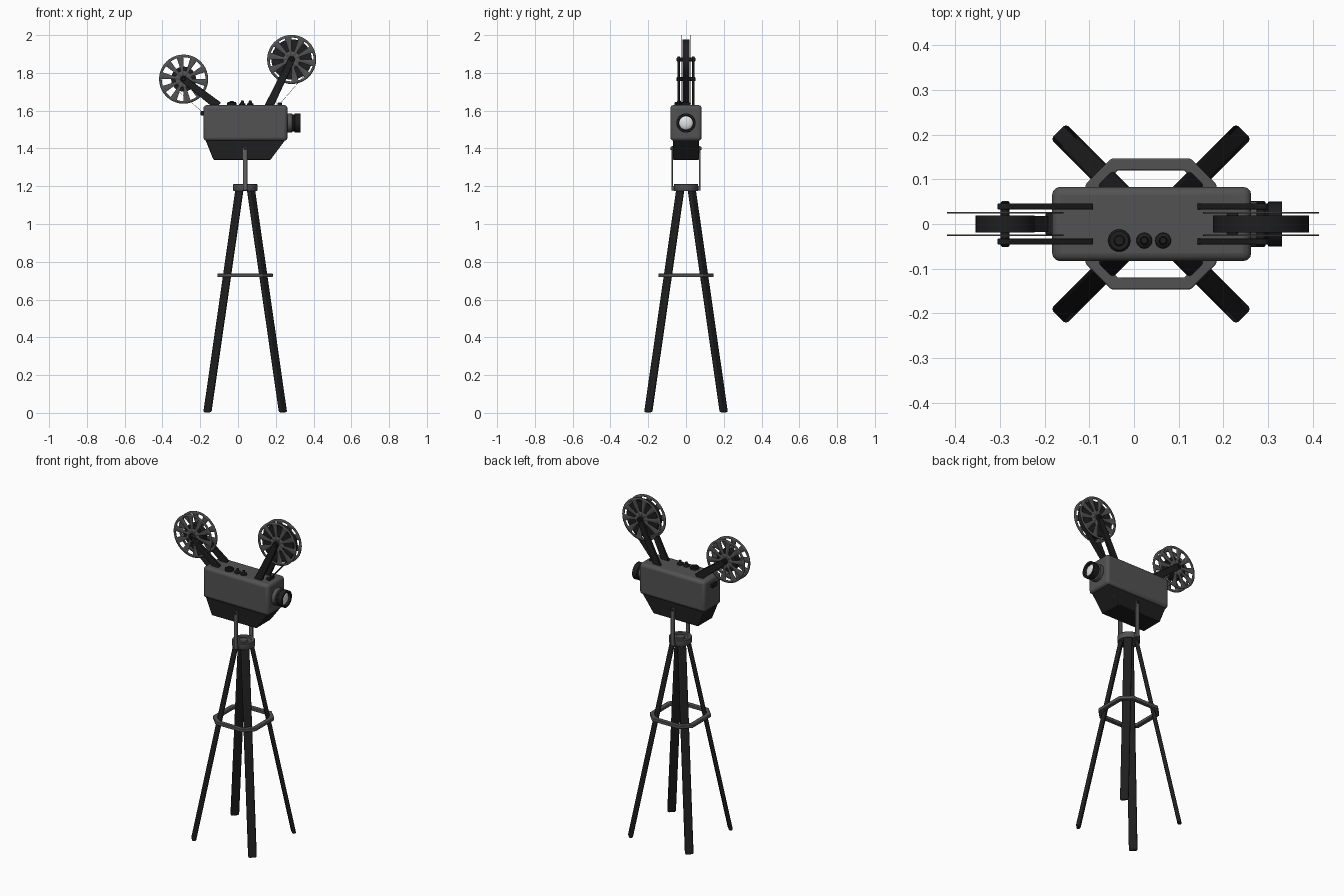
import bpy, bmesh, math
from mathutils import Vector, Matrix

if "Cube" in bpy.data.objects:
    bpy.data.objects.remove(bpy.data.objects["Cube"])


def mat(name, v):
    m = bpy.data.materials.new(name)
    m.diffuse_color = (v[0], v[1], v[2], 1)
    m.use_nodes = True
    m.node_tree.nodes["Principled BSDF"].inputs["Base Color"].default_value = m.diffuse_color
    return m


GRAY = mat("metal_gray", (0.085, 0.085, 0.085))
BLACK = mat("matte_black", (0.013, 0.013, 0.013))
STEEL = mat("steel_gray", (0.12, 0.12, 0.12))
GLASS = mat("lens_glass", (0.75, 0.77, 0.78))


def finish(name, bm, m, bevel=0.0, seg=2):
    bmesh.ops.remove_doubles(bm, verts=bm.verts, dist=1e-6)
    bmesh.ops.recalc_face_normals(bm, faces=bm.faces)
    me = bpy.data.meshes.new(name)
    bm.to_mesh(me)
    bm.free()
    ob = bpy.data.objects.new(name, me)
    bpy.context.collection.objects.link(ob)
    me.materials.append(m)
    if bevel:
        b = ob.modifiers.new("bevel", 'BEVEL')
        b.width, b.segments, b.limit_method = bevel, seg, 'ANGLE'
    bpy.ops.object.select_all(action='DESELECT')
    ob.select_set(True)
    bpy.context.view_layer.objects.active = ob
    bpy.ops.object.shade_smooth_by_angle(angle=math.radians(35))
    return ob


def box(name, lo, hi, m, bevel=0.0, seg=2):
    lo, hi = Vector(lo), Vector(hi)
    bm = bmesh.new()
    bmesh.ops.create_cube(bm, size=1)
    for v in bm.verts:
        v.co = (lo + hi) / 2 + Vector([v.co[i] * (hi - lo)[i] for i in range(3)])
    return finish(name, bm, m, bevel, seg)


def prism(name, pts, y0, y1, m, bevel=0.0):
    """Extrude an x-z outline along y."""
    bm = bmesh.new()
    f = bm.faces.new([bm.verts.new((x, y0, z)) for x, z in pts])
    r = bmesh.ops.extrude_face_region(bm, geom=[f])
    bmesh.ops.translate(bm, verts=[v for v in r["geom"] if isinstance(v, bmesh.types.BMVert)],
                        vec=(0, y1 - y0, 0))
    return finish(name, bm, m, bevel)


def lathe(name, prof, origin, axis, m, n=32):
    """Spin (radius, height) points around an axis through origin."""
    bm = bmesh.new()
    vs = [bm.verts.new((r, 0, h)) for r, h in prof]
    es = [bm.edges.new(p) for p in zip(vs, vs[1:])]
    bmesh.ops.spin(bm, geom=vs + es, cent=(0, 0, 0), axis=(0, 0, 1), angle=2 * math.pi,
                   steps=n, use_merge=True)
    bmesh.ops.remove_doubles(bm, verts=bm.verts, dist=1e-5)
    rot = Vector((0, 0, 1)).rotation_difference(Vector(axis)).to_matrix().to_4x4()
    bm.transform(Matrix.Translation(origin) @ rot)
    return finish(name, bm, m)


CX = 0.038  # tripod axis

# Camera housing
box("housing", (-0.183, -0.083, 1.44), (0.262, 0.083, 1.63), GRAY, 0.018, 3)
prism("lower_housing", [(-0.172, 1.445), (0.25, 1.445), (0.172, 1.34), (-0.13, 1.34)],
      -0.07, 0.07, BLACK, 0.004)

# Side panels: tapered plates with a recessed centre
for s, side in ((-1, "front"), (1, "back")):
    bm = bmesh.new()
    f = bm.faces.new([bm.verts.new((x, s * 0.08, z)) for x, z in
                      ((-0.148, 1.473), (0.225, 1.473), (0.225, 1.603), (-0.148, 1.603))])
    f.normal_update()
    if f.normal.y * s < 0:
        f.normal_flip()
    bmesh.ops.inset_region(bm, faces=[f], thickness=0.001, depth=0.012)
    bmesh.ops.inset_region(bm, faces=[f], thickness=0.01, depth=0.006)
    bmesh.ops.inset_region(bm, faces=[f], thickness=0.005, depth=-0.005)
    finish(side + "_panel", bm, BLACK)

# Lens
L = (0.255, 0, 1.535)
lathe("lens_mount", [(0, 0), (0.051, 0), (0.051, 0.03), (0.045, 0.034), (0, 0.034)], L, (1, 0, 0), GRAY)
lathe("lens_barrel", [(0, 0.03), (0.045, 0.03), (0.045, 0.042), (0.05, 0.046), (0.05, 0.076),
                      (0.039, 0.076), (0.036, 0.058), (0, 0.058)], L, (1, 0, 0), BLACK)
lathe("lens_glass", [(0.037, 0.06), (0.03, 0.066), (0.016, 0.07), (0, 0.071)], L, (1, 0, 0), GLASS)

# Top knobs
lathe("large_knob", [(0, 0), (0.025, 0), (0.025, 0.012), (0.021, 0.017), (0.012, 0.017),
                     (0.01, 0.022), (0, 0.022)], (-0.033, -0.037, 1.628), (0, 0, 1), BLACK, 24)
for i, x in enumerate((0.023, 0.065)):
    lathe(f"small_knob_{i + 1}", [(0, 0), (0.018, 0), (0.017, 0.008), (0.009, 0.014),
                                  (0.007, 0.026), (0, 0.026)], (x, -0.037, 1.628), (0, 0, 1), BLACK, 20)

# Film slots
box("rear_film_slot", (-0.198, -0.024, 1.575), (-0.18, 0.024, 1.597), BLACK, 0.003)
box("top_film_slot", (0.208, -0.024, 1.625), (0.232, 0.024, 1.642), BLACK, 0.003)


def reel(name, c, film_r, foot, tangent, entry):
    x, z = c
    # Slotted side discs
    n, radii = 40, (0.004, 0.045, 0.116, 0.13)
    for s in (-1, 1):
        bm = bmesh.new()
        rings = [[bm.verts.new((x + r * math.cos(2 * math.pi * i / n), s * 0.025,
                                z + r * math.sin(2 * math.pi * i / n))) for i in range(n)]
                 for r in radii]
        for k in range(3):
            for i in range(n):
                if k == 1 and i % 4 < 2:
                    continue
                j = (i + 1) % n
                bm.faces.new((rings[k][i], rings[k][j], rings[k + 1][j], rings[k + 1][i]))
        ob = finish(f"{name}_disc_{'front' if s < 0 else 'back'}", bm, GRAY)
        sol = ob.modifiers.new("thickness", 'SOLIDIFY')
        sol.thickness, sol.offset = 0.004, 0
    # Film roll and axle
    lathe(name + "_film_roll", [(0, -0.019), (film_r, -0.019), (film_r, 0.019), (0, 0.019)],
          (x, 0, z), (0, 1, 0), BLACK, 40)
    lathe(name + "_axle", [(0, -0.051), (0.007, -0.051), (0.01, -0.048), (0.01, 0.048),
                           (0.007, 0.051), (0, 0.051)], (x, 0, z), (0, 1, 0), BLACK, 16)
    # Film strip running to the housing
    d = (Vector(entry) - Vector(tangent)).normalized() * 0.0008
    a, b = tangent, entry
    prism(name + "_film_strip", [(a[0] - d.y, a[1] + d.x), (b[0] - d.y, b[1] + d.x),
                                 (b[0] + d.y, b[1] - d.x), (a[0] + d.y, a[1] - d.x)],
          -0.018, 0.018, BLACK)
    # Tapered support arms with a rounded upper end
    u = (Vector(c) - Vector(foot)).normalized()
    p = Vector((-u.y, u.x))
    f = Vector(foot)
    pts = [f + p * 0.023, f - p * 0.023]
    for k in range(9):
        t = -math.pi / 2 + math.pi * k / 8
        pts.append(Vector(c) + u * 0.017 * math.cos(t) + p * 0.017 * math.sin(t))
    for s in (-1, 1):
        y0, y1 = sorted((s * 0.032, s * 0.046))
        prism(f"{name}_arm_{'front' if s < 0 else 'back'}", [tuple(q) for q in pts], y0, y1, BLACK, 0.002)


reel("rear_reel", (-0.288, 1.767), 0.066, (-0.105, 1.625), (-0.328, 1.714), (-0.183, 1.588))
reel("front_reel", (0.284, 1.871), 0.107, (0.16, 1.615), (0.366, 1.803), (0.22, 1.634))

# Yoke holding the housing
for s in (-1, 1):
    y0, y1 = sorted((s * 0.069, s * 0.078))
    end = [(CX + 0.012 * math.cos(math.pi * k / 8), 1.4 + 0.012 * math.sin(math.pi * k / 8))
           for k in range(9)]
    side = "front" if s < 0 else "back"
    prism("yoke_bar_" + side, end + [(CX - 0.012, 1.178), (CX + 0.012, 1.178)], y0, y1, STEEL, 0.002)
    lathe("yoke_bolt_" + side, [(0.008, 0), (0.008, 0.004), (0.005, 0.006), (0, 0.006)],
          (CX, s * 0.077, 1.4), (0, s, 0), BLACK, 16)
box("yoke_crossbar", (CX - 0.012, -0.078, 1.178), (CX + 0.012, 0.078, 1.2), STEEL, 0.002)

# Tripod head
lathe("tripod_hub", [(0, 1.175), (0.062, 1.175), (0.064, 1.178), (0.064, 1.209), (0.061, 1.212),
                     (0.044, 1.212), (0.042, 1.203), (0.026, 1.203), (0.024, 1.21), (0, 1.21)],
      (CX, 0, 0), (0, 0, 1), GRAY, 40)

# Four splayed legs: flat bars, wide side tangential
for sx in (-1, 1):
    for sy in (-1, 1):
        top = Vector((CX + sx * 0.03, sy * 0.03, 1.185))
        foot = Vector((CX + sx * 0.2, sy * 0.2, 0.003))
        wide = Vector((-sy, sx, 0)).normalized() * 0.024
        thin = Vector((sx, sy, 0)).normalized() * 0.0115
        bm = bmesh.new()
        rows = [[bm.verts.new(c + wide * a + thin * b) for a, b in ((1, 1), (-1, 1), (-1, -1), (1, -1))]
                for c in (foot, top)]
        bm.faces.new(rows[0])
        bm.faces.new(rows[1])
        for i in range(4):
            j = (i + 1) % 4
            bm.faces.new((rows[0][i], rows[0][j], rows[1][j], rows[1][i]))
        finish(f"leg_{'front' if sy < 0 else 'back'}_{'right' if sx > 0 else 'left'}", bm, BLACK, 0.008, 2)

# Brace ring: square frame with cut corners
bm = bmesh.new()


def octagon(h, c, z):
    pts = [(h, -h + c), (h, h - c), (h - c, h), (-h + c, h),
           (-h, h - c), (-h, -h + c), (-h + c, -h), (h - c, -h)]
    return [bm.verts.new((CX + x, y, z)) for x, y in pts]


loops = [octagon(h, c, z) for h, c, z in ((0.146, 0.057, 0.719), (0.146, 0.057, 0.738),
                                          (0.12, 0.046, 0.738), (0.12, 0.046, 0.719))]
for k in range(4):
    a, b = loops[k], loops[(k + 1) % 4]
    for i in range(8):
        j = (i + 1) % 8
        bm.faces.new((a[i], a[j], b[j], b[i]))
finish("brace_ring", bm, GRAY, 0.003)
